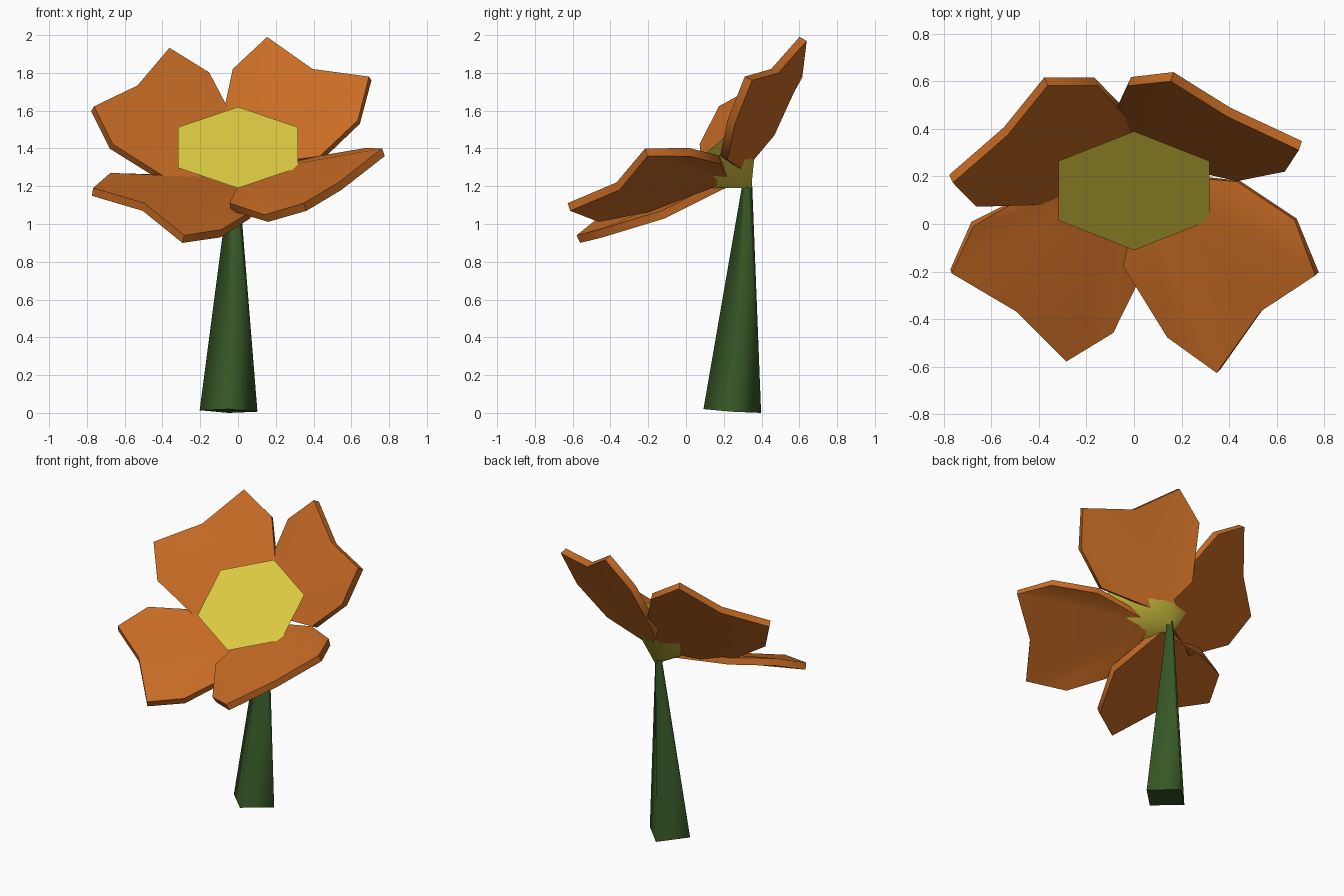
import bpy
import bmesh
import math
from mathutils import Vector

default_cube = bpy.data.objects.get("Cube")
if default_cube:
    bpy.data.objects.remove(default_cube, do_unlink=True)


def make_material(name, rgb):
    material = bpy.data.materials.new(name)
    material.use_nodes = True
    colour = (*rgb, 1.0)
    material.diffuse_color = colour
    material.node_tree.nodes["Principled BSDF"].inputs["Base Color"].default_value = colour
    return material


orange = make_material("petal orange", (0.58, 0.15, 0.018))
yellow = make_material("centre yellow", (0.72, 0.59, 0.055))
green = make_material("stem green", (0.038, 0.098, 0.02))


def finish(name, bm, material):
    """Turn a bmesh into a linked object with outward normals."""
    bmesh.ops.recalc_face_normals(bm, faces=bm.faces)
    mesh = bpy.data.meshes.new(name)
    bm.to_mesh(mesh)
    bm.free()
    mesh.materials.append(material)
    obj = bpy.data.objects.new(name, mesh)
    bpy.context.collection.objects.link(obj)
    return obj


def ring(bm, centre, u, v, sides):
    """Regular polygon of vertices spanned by the half axes u and v."""
    angles = [math.tau * i / sides for i in range(sides)]
    return [bm.verts.new(centre + u * math.sin(a) + v * math.cos(a)) for a in angles]


# Stem: tapered, leaning four-sided post with smooth sides and flat ends
bm = bmesh.new()
bottom_centre = Vector((-0.05, 0.245, 0.01))
top_centre = Vector((-0.02, 0.325, 1.22))
axis = (top_centre - bottom_centre).normalized()
u = Vector((1, 0, 0)) - axis * axis.x
v = axis.cross(u)
low = ring(bm, bottom_centre, u * 0.153, v * 0.153, 4)
high = ring(bm, top_centre, u * 0.025, v * 0.025, 4)
for i in range(4):
    j = (i + 1) % 4
    bm.faces.new((low[i], low[j], high[j], high[i])).smooth = True
bm.faces.new(low)
bm.faces.new(high)
finish("stem", bm, green)

# Flower centre: flat six-sided face tapering back to a point on the stem
bm = bmesh.new()
rim = ring(bm, Vector((0, 0.14, 1.405)), Vector((0.367, 0, 0)),
           Vector((0, 0.25, 0.215)), 6)
apex = bm.verts.new((-0.01, 0.345, 1.19))
for i in range(6):
    bm.faces.new((rim[i], rim[(i + 1) % 6], apex)).smooth = True
bm.faces.new(rim)
finish("flower_centre", bm, yellow)

# Petals: notched fans, listed as root followed by the outline
petals = {
    "back_left_petal": [
        (0.03, 0.29, 1.29), (-0.09, 0.45, 1.48), (-0.02, 0.6, 1.81), (0.16, 0.62, 1.98),
        (0.4, 0.47, 1.81), (0.7, 0.33, 1.77), (0.64, 0.24, 1.54), (0.44, 0.2, 1.35)],
    "front_left_petal": [
        (0.04, 0.22, 1.25), (-0.04, -0.17, 1.09), (0.15, -0.47, 1.03), (0.355, -0.62, 1.09),
        (0.54, -0.36, 1.2), (0.77, -0.21, 1.38), (0.68, 0.02, 1.38), (0.44, 0.18, 1.34)],
    "front_right_petal": [
        (-0.03, 0.22, 1.22), (0.07, -0.12, 1.05), (-0.09, -0.45, 0.95), (-0.29, -0.57, 0.92),
        (-0.5, -0.36, 1.09), (-0.77, -0.2, 1.17), (-0.68, 0, 1.25), (-0.42, 0.14, 1.24)],
    "back_right_petal": [
        (-0.03, 0.27, 1.27), (-0.02, 0.45, 1.53), (-0.16, 0.6, 1.79), (-0.37, 0.6, 1.92),
        (-0.54, 0.39, 1.72), (-0.77, 0.19, 1.61), (-0.67, 0.09, 1.41), (-0.35, 0.1, 1.21)],
}
for name, points in petals.items():
    bm = bmesh.new()
    root, *outline = [bm.verts.new(p) for p in points]
    for a, b in zip(outline, outline[1:]):
        bm.faces.new((root, a, b))
    petal = finish(name, bm, orange)
    shell = petal.modifiers.new("thickness", "SOLIDIFY")
    shell.thickness = 0.045
    shell.offset = 0
    bpy.ops.object.select_all(action="DESELECT")
    petal.select_set(True)
    bpy.context.view_layer.objects.active = petal
    bpy.ops.object.modifier_apply(modifier=shell.name)
    bpy.ops.object.shade_smooth_by_angle(angle=math.radians(45))
